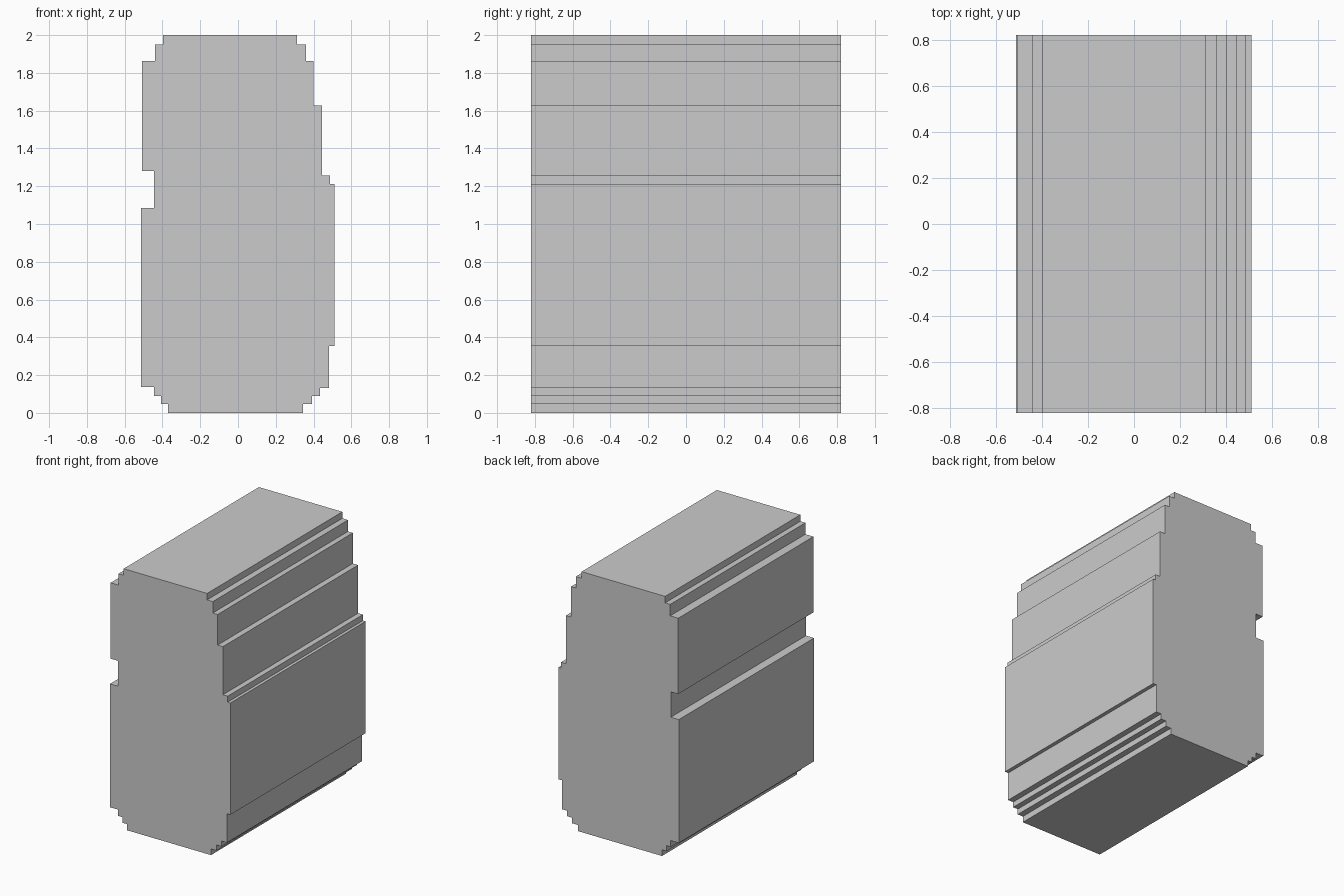
import bpy, bmesh
from mathutils import Vector

if "Cube" in bpy.data.objects:
    bpy.data.objects.remove(bpy.data.objects["Cube"])

HALF_DEPTH = 0.82

# Stepped sides as bands from bottom to top: (x, lower z, upper z)
right_bands = [(0.345, 0, 0.047), (0.392, 0.047, 0.09), (0.435, 0.09, 0.132),
               (0.481, 0.132, 0.354), (0.51, 0.354, 1.212), (0.487, 1.212, 1.258),
               (0.446, 1.258, 1.627), (0.401, 1.627, 1.862), (0.36, 1.862, 1.95),
               (0.312, 1.95, 2)]
left_bands = [(-0.37, 0, 0.047), (-0.407, 0.047, 0.09), (-0.444, 0.09, 0.138),
              (-0.513, 0.138, 1.085), (-0.445, 1.085, 1.28), (-0.508, 1.28, 1.862),
              (-0.44, 1.862, 1.95), (-0.397, 1.95, 2)]


def side(bands):
    return [(x, z) for x, low, high in bands for z in (low, high)]


# Closed outline, extruded from front to back
outline = side(right_bands) + side(left_bands)[::-1]
bm = bmesh.new()
front = bm.faces.new([bm.verts.new((x, -HALF_DEPTH, z)) for x, z in outline])
ext = bmesh.ops.extrude_face_region(bm, geom=[front], use_keep_orig=True)
back = [g for g in ext["geom"] if isinstance(g, bmesh.types.BMVert)]
bmesh.ops.translate(bm, verts=back, vec=Vector((0, 2 * HALF_DEPTH, 0)))
bmesh.ops.recalc_face_normals(bm, faces=bm.faces)

mesh = bpy.data.meshes.new("stepped_block")
bm.to_mesh(mesh)
bm.free()
block = bpy.data.objects.new("stepped_block", mesh)
bpy.context.collection.objects.link(block)
